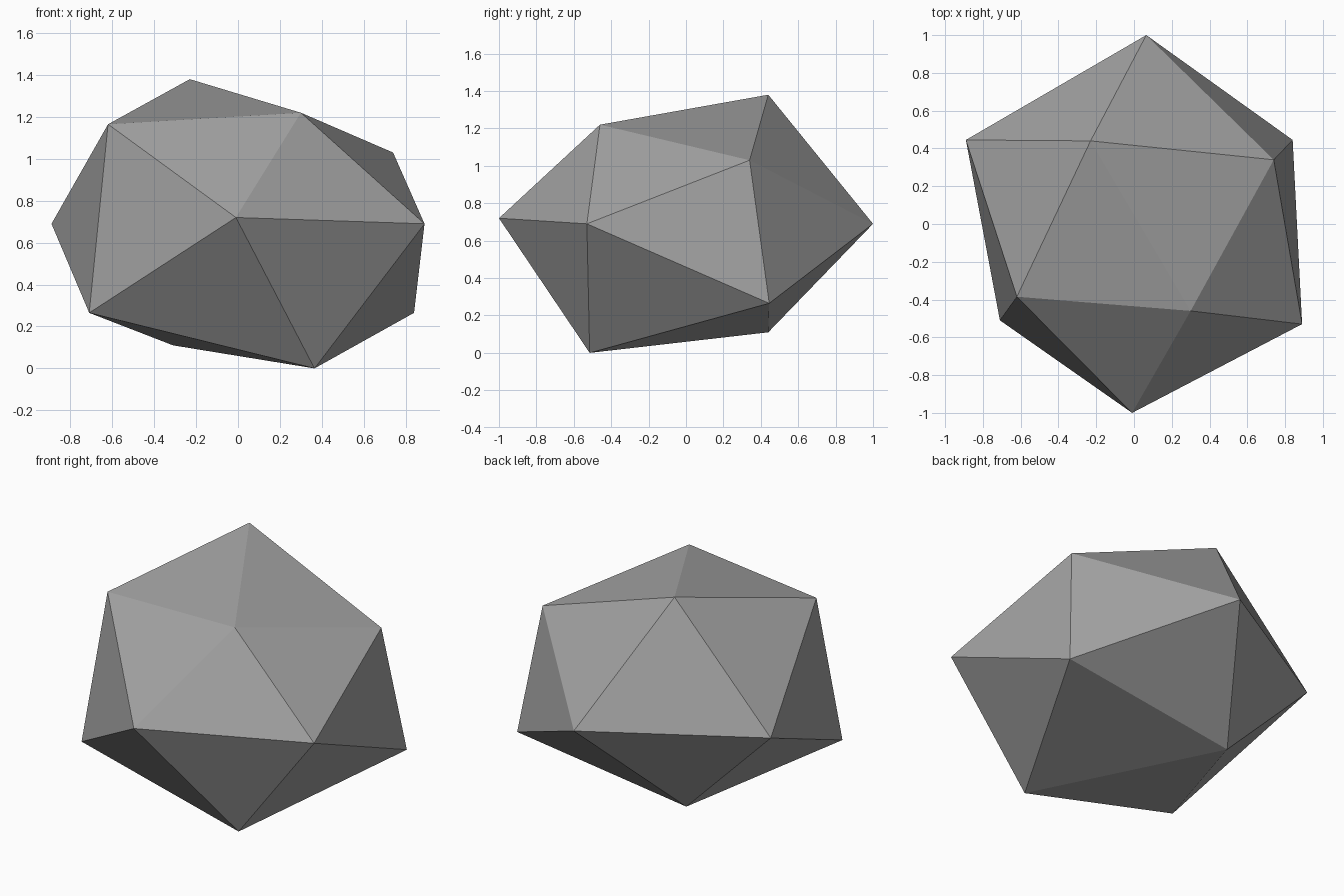
import bpy
import bmesh
from mathutils import Vector

default_cube = bpy.data.objects.get("Cube")
if default_cube:
    bpy.data.objects.remove(default_cube, do_unlink=True)


def make_material(name, rgb):
    material = bpy.data.materials.new(name)
    material.use_nodes = True
    colour = (*rgb, 1)
    material.diffuse_color = colour
    shader = material.node_tree.nodes["Principled BSDF"]
    shader.inputs["Base Color"].default_value = colour
    shader.inputs["Roughness"].default_value = 0.9
    return material


# Irregular twenty-sided boulder: two peaks joined by staggered rings of five
top_peak = (-.23, .44, 1.38)
bottom_peak = (.365, -.515, 0)
upper_ring = [(.74, .34, 1.03), (.3, -.46, 1.22), (-.62, -.385, 1.165),
              (-.89, .445, .69), (.065, 1, .69)]
lower_ring = [(.89, -.53, .69), (-.01, -1, .72), (-.71, -.51, .265),
              (-.31, .44, .11), (.84, .445, .265)]

bm = bmesh.new()
top_vert = bm.verts.new(Vector(top_peak))
bottom_vert = bm.verts.new(Vector(bottom_peak))
upper = [bm.verts.new(Vector(point)) for point in upper_ring]
lower = [bm.verts.new(Vector(point)) for point in lower_ring]

# Each step adds a top facet, two band facets and a bottom facet
for index, corner in enumerate(upper):
    following = (index + 1) % len(upper)
    bm.faces.new((top_vert, upper[following], corner))
    bm.faces.new((corner, upper[following], lower[index]))
    bm.faces.new((lower[index], upper[following], lower[following]))
    bm.faces.new((bottom_vert, lower[index], lower[following]))
bmesh.ops.recalc_face_normals(bm, faces=bm.faces[:])

mesh = bpy.data.meshes.new("boulder")
bm.to_mesh(mesh)
bm.free()
mesh.materials.append(make_material("stone grey", (.36, .36, .36)))
boulder = bpy.data.objects.new("boulder", mesh)
bpy.context.collection.objects.link(boulder)
